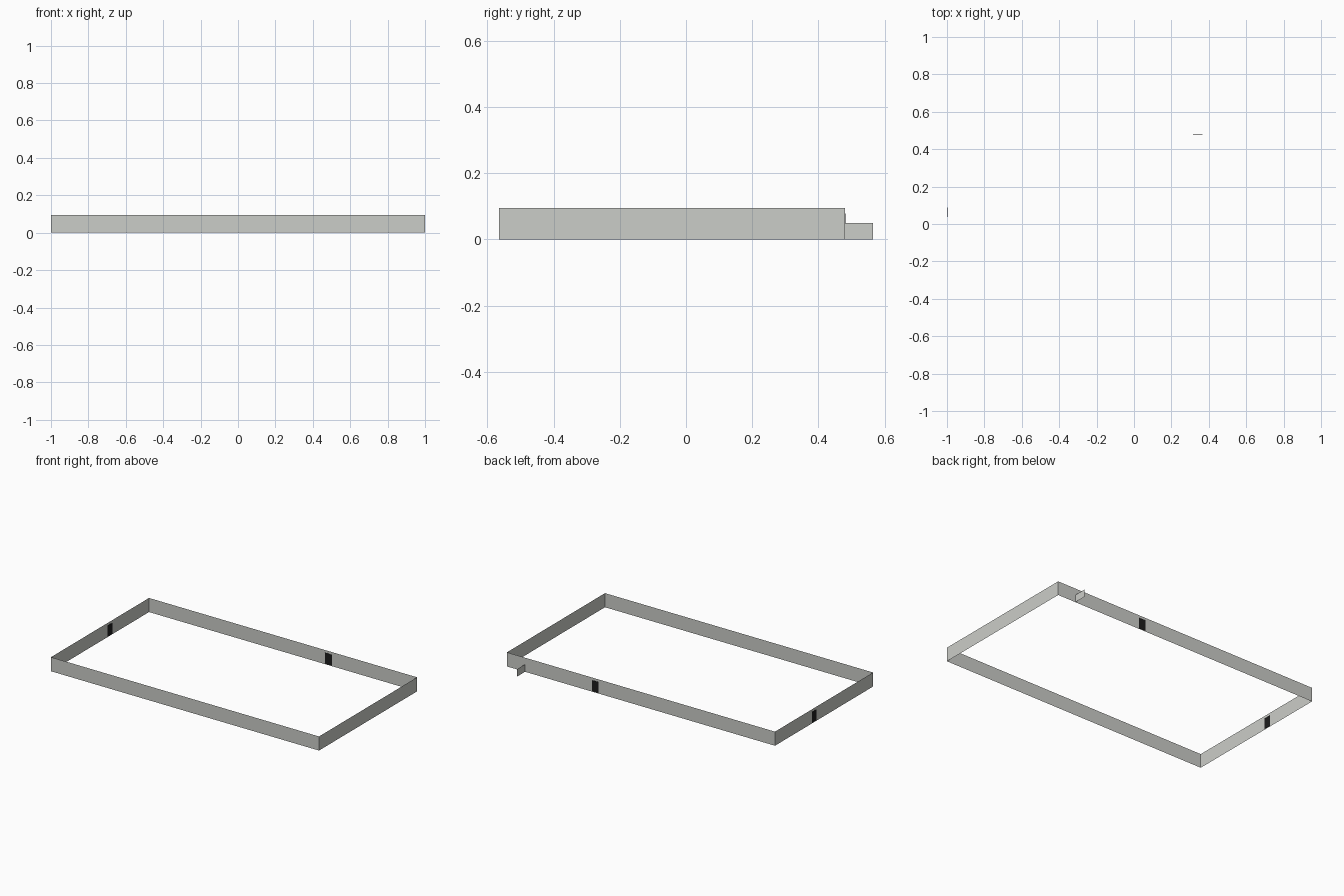
import bpy

if "Cube" in bpy.data.objects:
    bpy.data.objects.remove(bpy.data.objects["Cube"])

X, Y0, Y1, H = 1.0, -0.565, 0.48, 0.095   # frame extents and height


def material(name, colour):
    m = bpy.data.materials.new(name)
    m.diffuse_color = (*colour, 1)
    m.use_nodes = True
    m.node_tree.nodes["Principled BSDF"].inputs["Base Color"].default_value = m.diffuse_color
    return m


trim = material("pale grey", (0.60, 0.61, 0.58))
dark = material("near black", (0.012, 0.012, 0.012))


def strip(name, path, z0, z1, mat, closed=False):
    """Upright sheet following a plan-view path."""
    n = len(path)
    verts = [(x, y, z) for z in (z0, z1) for x, y in path]
    faces = [(i, (i + 1) % n, (i + 1) % n + n, i + n)
             for i in range(n if closed else n - 1)]
    mesh = bpy.data.meshes.new(name)
    mesh.from_pydata(verts, [], faces)
    mesh.materials.append(mat)
    ob = bpy.data.objects.new(name, mesh)
    bpy.context.collection.objects.link(ob)
    return ob


def plate(name, centre, size, mat):
    bpy.ops.mesh.primitive_cube_add(size=1, location=centre)
    ob = bpy.context.object
    ob.name = name
    ob.scale = size
    bpy.ops.object.transform_apply(location=False, rotation=False, scale=True)
    ob.data.materials.append(mat)
    return ob


# Paper-thin rectangular skirting
strip("skirting_frame", [(-X, Y0), (X, Y0), (X, Y1), (-X, Y1)], 0, H, trim, closed=True)

# Short low fin behind the back wall
strip("back_fin", [(0.865, Y1), (0.865, 0.565)], 0, 0.05, trim)

# Dark plates seen on both faces of the back and left walls
plate("back_wall_plate", (0.34, Y1, 0.041), (0.05, 0.003, 0.074), dark)
plate("left_wall_plate", (-X + 0.0005, 0.062, 0.041), (0.003, 0.05, 0.074), dark)
